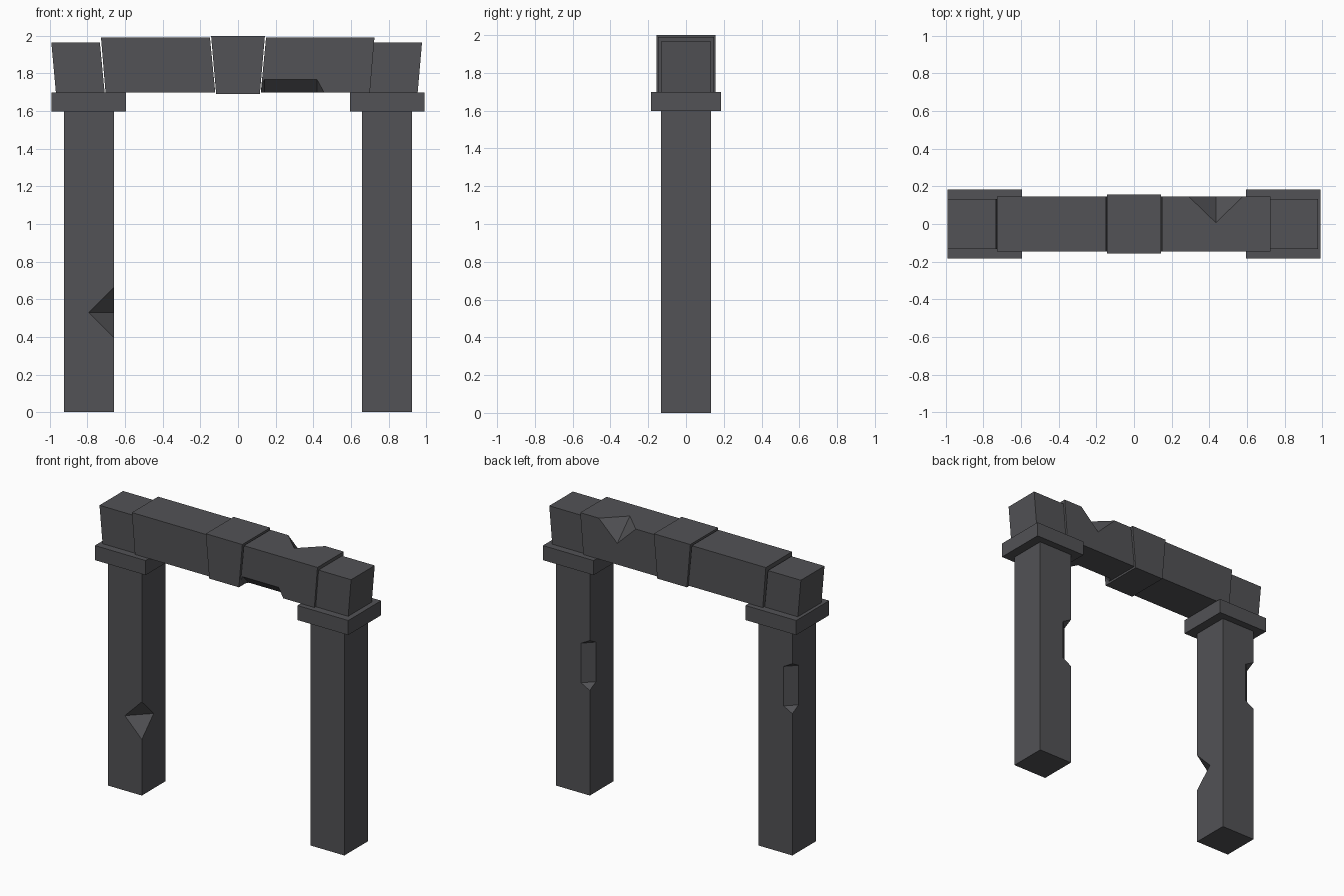
import bpy, bmesh
from mathutils import Vector

if "Cube" in bpy.data.objects:
    bpy.data.objects.remove(bpy.data.objects["Cube"])

stone = bpy.data.materials.new("dark_grey_stone")
stone.diffuse_color = (0.085, 0.085, 0.092, 1)
stone.use_nodes = True
stone.node_tree.nodes["Principled BSDF"].inputs["Base Color"].default_value = stone.diffuse_color


def add(name, bm):
    bmesh.ops.recalc_face_normals(bm, faces=bm.faces)
    mesh = bpy.data.meshes.new(name)
    bm.to_mesh(mesh)
    bm.free()
    mesh.materials.append(stone)
    obj = bpy.data.objects.new(name, mesh)
    bpy.context.collection.objects.link(obj)
    return obj


def block(name, bottom, top, z0, z1, half_y):
    """Stone with a four-sided front profile, extruded through y."""
    bm = bmesh.new()
    profile = [(bottom[0], z0), (bottom[1], z0), (top[1], z1), (top[0], z1)]
    face = bm.faces.new([bm.verts.new((x, -half_y, z)) for x, z in profile])
    new = bmesh.ops.extrude_face_region(bm, geom=[face])["geom"]
    verts = [v for v in new if isinstance(v, bmesh.types.BMVert)]
    bmesh.ops.translate(bm, verts=verts, vec=(0, 2 * half_y, 0))
    return add(name, bm)


def chip(obj, centre, axis, r, body, tip):
    """Cut a diamond-section notch with pointed ends out of an edge."""
    bm = bmesh.new()
    c = Vector(centre)
    units = [Vector((1, 0, 0)), Vector((0, 1, 0)), Vector((0, 0, 1))]
    along = units.pop(axis)
    for s in (-1, 1):
        bm.verts.new(c + along * s * (body + tip))
        for u in units:
            for k in (-r, r):
                if body > 0 or s > 0:
                    bm.verts.new(c + along * s * body + u * k)
    bmesh.ops.convex_hull(bm, input=bm.verts)
    cutter = add("chip_cutter", bm)
    cutter.hide_render = True
    mod = obj.modifiers.new("chip", 'BOOLEAN')
    mod.operation = 'DIFFERENCE'
    mod.solver = 'EXACT'
    mod.object = cutter
    bpy.context.view_layer.update()
    graph = bpy.context.evaluated_depsgraph_get()
    result = bpy.data.meshes.new_from_object(obj.evaluated_get(graph))
    obj.modifiers.clear()
    obj.data = result
    bpy.data.objects.remove(cutter)


# Pillars and their caps
PX, PH = 0.793, 0.133
pillars = {}
for side, s in (("left", -1), ("right", 1)):
    x = s * PX
    span = (x - PH, x + PH)
    pillars[side] = block(side + "_pillar", span, span, 0, 1.6, PH)
    span = (x - 0.199, x + 0.199)
    block(side + "_cap", span, span, 1.597, 1.7, 0.184)

# Lintel stones
block("left_end_stone", (-0.968, -0.709), (-0.992, -0.734), 1.7, 1.965, 0.132)
block("left_beam", (-0.704, -0.121), (-0.728, -0.149), 1.7, 1.99, 0.147)
block("keystone", (-0.116, 0.116), (-0.143, 0.143), 1.69, 2.0, 0.156)
right_beam = block("right_beam", (0.121, 0.701), (0.149, 0.725), 1.7, 1.99, 0.147)
block("right_end_stone", (0.701, 0.955), (0.723, 0.978), 1.7, 1.965, 0.132)

# Weathered chips: long chamfers on edges, and diamond bites
chip(pillars["left"], (-PX - PH, PH, 1.18), 2, 0.068, 0.14, 0.037)
chip(pillars["right"], (PX - PH, PH, 0.92), 2, 0.068, 0.14, 0.037)
chip(pillars["left"], (-PX + PH, -PH, 0.53), 2, 0.133, 0, 0.133)
chip(right_beam, (0.435, 0.147, 1.99), 0, 0.14, 0, 0.145)
chip(right_beam, (0.28, -0.147, 1.7), 0, 0.068, 0.14, 0.037)
